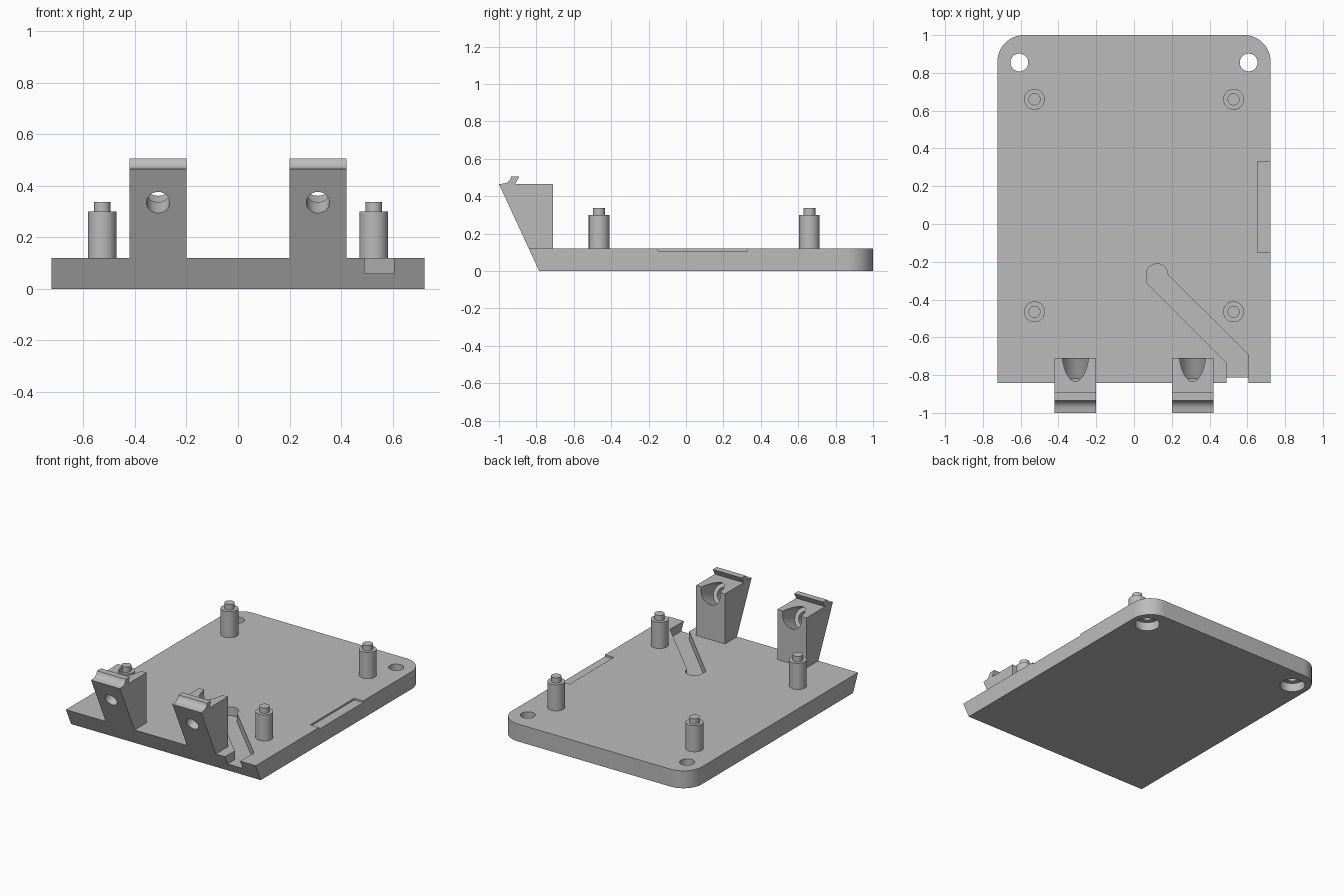
import bpy, bmesh, math
from mathutils import Vector, Matrix

cube = bpy.data.objects.get("Cube")
if cube:
    bpy.data.objects.remove(cube)

grey = bpy.data.materials.new("plain grey")
grey.use_nodes = True
COLOR = (0.5, 0.5, 0.5, 1)
grey.diffuse_color = COLOR
grey.node_tree.nodes["Principled BSDF"].inputs["Base Color"].default_value = COLOR

T = 0.12                          # plate thickness
SLOPE = 0.215 / 0.465             # front face lean


def front_y(z):
    return -0.785 - SLOPE * z


def finish(name, bm):
    bmesh.ops.recalc_face_normals(bm, faces=bm.faces)
    mesh = bpy.data.meshes.new(name)
    bm.to_mesh(mesh)
    bm.free()
    mesh.materials.append(grey)
    ob = bpy.data.objects.new(name, mesh)
    bpy.context.collection.objects.link(ob)
    return ob


def prism(name, points, offset):
    """Extrude a planar outline along an offset."""
    bm = bmesh.new()
    face = bm.faces.new([bm.verts.new(p) for p in points])
    new = bmesh.ops.extrude_face_region(bm, geom=[face])["geom"]
    bmesh.ops.translate(bm, vec=offset, verts=[v for v in new if isinstance(v, bmesh.types.BMVert)])
    return finish(name, bm)


def cylinder(name, start, end, radius, sides=48):
    start, end = Vector(start), Vector(end)
    axis = end - start
    bm = bmesh.new()
    turn = axis.to_track_quat("Z", "Y").to_matrix().to_4x4()
    bmesh.ops.create_cone(bm, cap_ends=True, segments=sides, radius1=radius, radius2=radius,
                          depth=axis.length, matrix=Matrix.Translation((start + end) / 2) @ turn)
    return finish(name, bm)


def arc(cx, cy, r, a0, a1, n):
    angles = [math.radians(a0 + (a1 - a0) * i / n) for i in range(n + 1)]
    return [(cx + r * math.cos(a), cy + r * math.sin(a)) for a in angles]


def cut(target, cutters):
    bpy.context.view_layer.objects.active = target
    for c in cutters:
        mod = target.modifiers.new("cut", "BOOLEAN")
        mod.operation, mod.solver, mod.object = "DIFFERENCE", "EXACT", c
        bpy.ops.object.modifier_apply(modifier=mod.name)
        bpy.data.objects.remove(c)


def smooth(ob):
    bpy.ops.object.select_all(action="DESELECT")
    ob.select_set(True)
    bpy.context.view_layer.objects.active = ob
    bpy.ops.object.shade_smooth_by_angle(angle=math.radians(30))


# Base plate: rounded rear corners, leaning front edge
W, R = 0.723, 0.14
outline = [(-W, front_y(0)), (W, front_y(0))]
outline += arc(W - R, 1 - R, R, 0, 90, 16) + arc(R - W, 1 - R, R, 90, 180, 16)
plate = prism("base_plate", [(x, y, 0) for x, y in outline], (0, 0, T))
for v in plate.data.vertices:
    if v.co.y < -0.7:
        v.co.y = front_y(v.co.z)

# Cable channel, side recess and counterbored screw holes
channel = arc(0.122, -0.268, 0.057, 0, 180, 20)
channel += [(0.065, -0.31), (0.49, -0.735), (0.49, -1.1), (0.605, -1.1), (0.605, -0.69)]
cutters = [prism("channel_cutter", [(x, y, 0.06) for x, y in channel], (0, 0, 0.2))]
recess = [(0.655, -0.15), (0.8, -0.15), (0.8, 0.33), (0.655, 0.33)]
cutters.append(prism("recess_cutter", [(x, y, 0.108) for x, y in recess], (0, 0, 0.1)))
for x in (-0.607, 0.607):
    cutters.append(cylinder("hole_cutter", (x, 0.855, -0.1), (x, 0.855, 0.3), 0.047))
    cutters.append(cylinder("bore_cutter", (x, 0.855, -0.1), (x, 0.855, 0.06), 0.08))
cut(plate, cutters)
smooth(plate)

# Stand-off posts with locating pins
for side, x in (("right", -0.527), ("left", 0.527)):
    for place, y in (("front", -0.465), ("rear", 0.66)):
        smooth(cylinder(f"{place}_{side}_post", (x, y, T), (x, y, 0.3), 0.055))
        smooth(cylinder(f"{place}_{side}_pin", (x, y, 0.3), (x, y, 0.337), 0.032))

# Leaning brackets with a hooked lip, angled bolt hole and pocket
profile = [(front_y(T), T), (-0.71, T), (-0.71, 0.465), (-0.913, 0.465), (-0.892, 0.505), (-0.935, 0.505)]
profile += [(-0.938, 0.494), (-0.946, 0.482), (-0.957, 0.473), (-0.97, 0.468), (-1, 0.465)]
axis = Vector((0, 1, SLOPE)).normalized()
for side, x in (("right", -0.31), ("left", 0.31)):
    bracket = prism(f"{side}_bracket", [(x - 0.11, y, z) for y, z in profile], (0.22, 0, 0))
    hole = Vector((x, front_y(0.335), 0.335))
    cut(bracket, [cylinder("bolt_cutter", hole - axis * 0.1, hole + axis * 0.3, 0.045),
                  cylinder("pocket_cutter", hole + axis * 0.1, hole + axis * 0.5, 0.073)])
    smooth(bracket)
